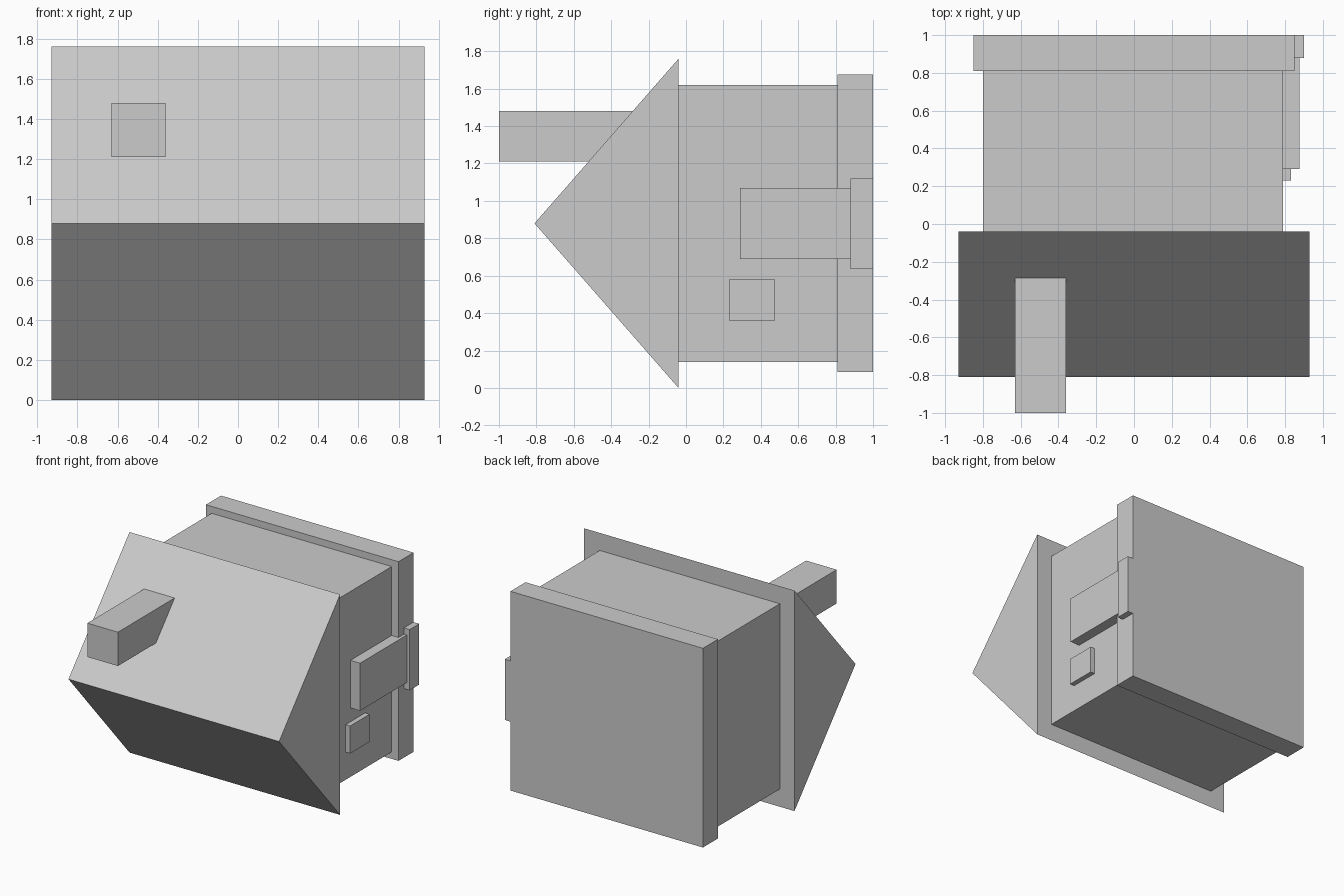
import bpy
import bmesh
from mathutils import Vector

cube = bpy.data.objects.get("Cube")
if cube:
    bpy.data.objects.remove(cube, do_unlink=True)

GREY = (0.6, 0.6, 0.6, 1.0)
grey = bpy.data.materials.new("plain grey")
grey.use_nodes = True
grey.diffuse_color = GREY
grey.node_tree.nodes["Principled BSDF"].inputs["Base Color"].default_value = GREY


def finish(name, bm):
    bmesh.ops.recalc_face_normals(bm, faces=bm.faces)
    mesh = bpy.data.meshes.new(name)
    bm.to_mesh(mesh)
    bm.free()
    mesh.materials.append(grey)
    obj = bpy.data.objects.new(name, mesh)
    bpy.context.collection.objects.link(obj)
    return obj


def box(name, x, y, z):
    """Box spanning the given (min, max) ranges."""
    bm = bmesh.new()
    bmesh.ops.create_cube(bm, size=1)
    for v in bm.verts:
        v.co = [lo + (c + 0.5) * (hi - lo) for c, (lo, hi) in zip(v.co, (x, y, z))]
    return finish(name, bm)


def prism(name, x, profile):
    """Extrude a (y, z) profile along x."""
    bm = bmesh.new()
    face = bm.faces.new([bm.verts.new((x[0], y, z)) for y, z in profile])
    ext = bmesh.ops.extrude_face_region(bm, geom=[face])
    moved = [g for g in ext["geom"] if isinstance(g, bmesh.types.BMVert)]
    bmesh.ops.translate(bm, verts=moved, vec=Vector((x[1] - x[0], 0, 0)))
    return finish(name, bm)


# House lying on its back: the roof points forward, the foundation is behind
prism("roof", (-0.93, 0.93), [(-0.04, 0), (-0.81, 0.88), (-0.04, 1.76)])
box("chimney", (-0.63, -0.36), (-1.0, -0.2), (1.21, 1.48))
box("walls", (-0.8, 0.79), (-0.04, 0.81), (0.14, 1.62))
box("foundation", (-0.85, 0.85), (0.81, 1.0), (0.085, 1.675))

# Details on the left wall
box("door", (0.78, 0.875), (0.29, 0.89), (0.69, 1.07))
box("door_step", (0.84, 0.9), (0.88, 1.0), (0.635, 1.12))
box("window", (0.78, 0.83), (0.23, 0.475), (0.36, 0.58))
